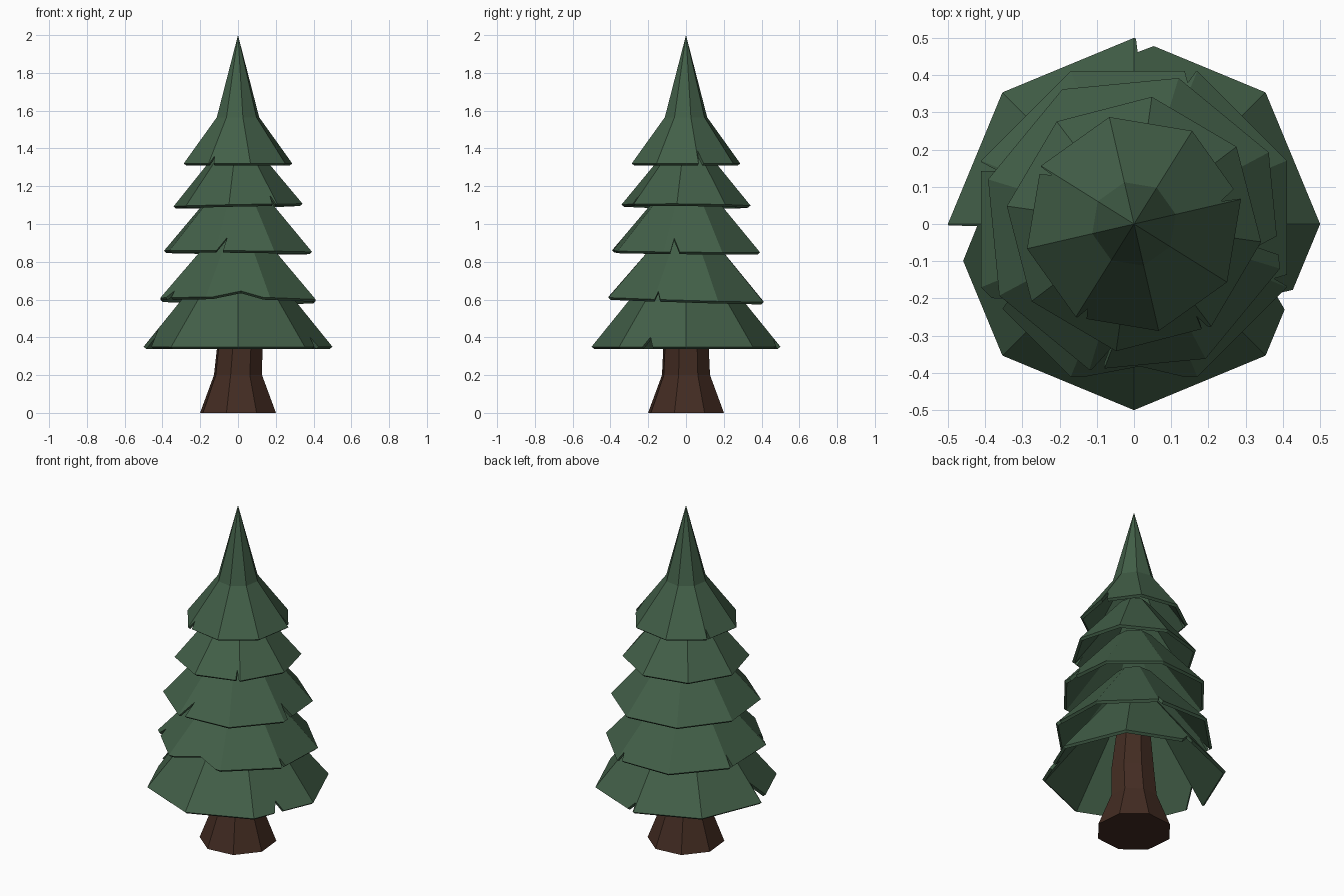
import bpy, bmesh
from math import cos, sin, radians
from mathutils import Vector

if "Cube" in bpy.data.objects:
    bpy.data.objects.remove(bpy.data.objects["Cube"], do_unlink=True)

SIDES = 8


def material(name, rgb):
    m = bpy.data.materials.new(name)
    m.use_nodes = True
    m.diffuse_color = (*rgb, 1)
    m.node_tree.nodes["Principled BSDF"].inputs["Base Color"].default_value = (*rgb, 1)
    return m


needle_green = material("needle_green", (0.055, 0.115, 0.065))
bark_brown = material("bark_brown", (0.056, 0.025, 0.016))


def ring(bm, radius, z, turn, tilt=(0, 0), shift=0):
    """Octagon of vertices; tilt leans it along x and y."""
    verts = []
    for k in range(SIDES):
        a = radians(turn + 360 / SIDES * k)
        x, y = radius * cos(a) + shift, radius * sin(a)
        verts.append(bm.verts.new((x, y, z + tilt[0] * x + tilt[1] * y)))
    return verts


def finish(bm, name, mat):
    mesh = bpy.data.meshes.new(name)
    bm.to_mesh(mesh)
    bm.free()
    mesh.materials.append(mat)
    obj = bpy.data.objects.new(name, mesh)
    bpy.context.collection.objects.link(obj)
    return obj


def tier(name, profile, turn, tilt=(0, 0), notches=(), tip=None):
    """Hollow skirt of flat panels; a notch is (panel, start, peak, depth, end)."""
    bm = bmesh.new()
    rings = [ring(bm, r, z, turn, tilt if i == 0 else (0, 0))
             for i, (r, z) in enumerate(profile)]
    low, high = rings[0], rings[1]
    for k in range(SIDES):
        n = (k + 1) % SIDES

        def on_panel(t, u):
            edge = low[k].co.lerp(low[n].co, t)
            return bm.verts.new(edge.lerp(high[k].co.lerp(high[n].co, t), u))

        hem = [low[k]]
        for panel, start, peak, depth, end in sorted(notches):
            if panel == k:
                hem += [on_panel(start, 0), on_panel(peak, depth), on_panel(end, 0)]
        bm.faces.new(hem + [low[n], high[n], high[k]])
    if tip:
        apex = bm.verts.new((0, 0, tip))
        for k in range(SIDES):
            bm.faces.new((high[k], high[(k + 1) % SIDES], apex))
    obj = finish(bm, name, needle_green)
    shell = obj.modifiers.new("shell", "SOLIDIFY")
    shell.thickness = 0.018
    shell.offset = -1


# Trunk with a flared foot
bm = bmesh.new()
levels = [ring(bm, 0.21, 0, 28), ring(bm, 0.133, 0.2, 28),
          ring(bm, 0.125, 0.36, 28, shift=0.01), ring(bm, 0.08, 0.78, 28)]
bm.faces.new(levels[0][::-1])
bm.faces.new(levels[-1])
for a, b in zip(levels, levels[1:]):
    for k in range(SIDES):
        n = (k + 1) % SIDES
        bm.faces.new((a[k], a[n], b[n], b[k]))
finish(bm, "trunk", bark_brown)

# Branch tiers from the ground up
tier("tier_lowest", [(0.5, 0.35), (0.12, 0.82)], 0,
     notches=[(1, 0.85, 0.97, 0.09, 0.985), (4, 0.01, 0.02, 0.2, 0.28),
              (7, 0.35, 0.42, 0.11, 0.5)])
tier("tier_low", [(0.445, 0.6), (0.1, 0.98)], 22.5, (-0.01, -0.03),
     [(5, 0.1, 0.55, 0.09, 0.9), (4, 0.12, 0.2, 0.1, 0.24),
      (7, 0.01, 0.03, 0.11, 0.1), (1, 0.01, 0.04, 0.1, 0.1),
      (3, 0.01, 0.03, 0.15, 0.08)])
tier("tier_middle", [(0.41, 0.855), (0.1, 1.21)], 28, (-0.01, -0.01),
     [(5, 0.02, 0.17, 0.2, 0.13), (7, 0.12, 0.15, 0.2, 0.28)])
tier("tier_high", [(0.345, 1.1), (0.08, 1.42)], 37, (0.02, -0.01),
     [(5, 0.9, 0.93, 0.15, 0.97)])
tier("tier_top", [(0.295, 1.32), (0.115, 1.565)], 13,
     notches=[(5, 0.02, 0.08, 0.16, 0.13), (0, 0.01, 0.04, 0.28, 0.15),
              (3, 0.01, 0.03, 0.2, 0.1)], tip=2)
